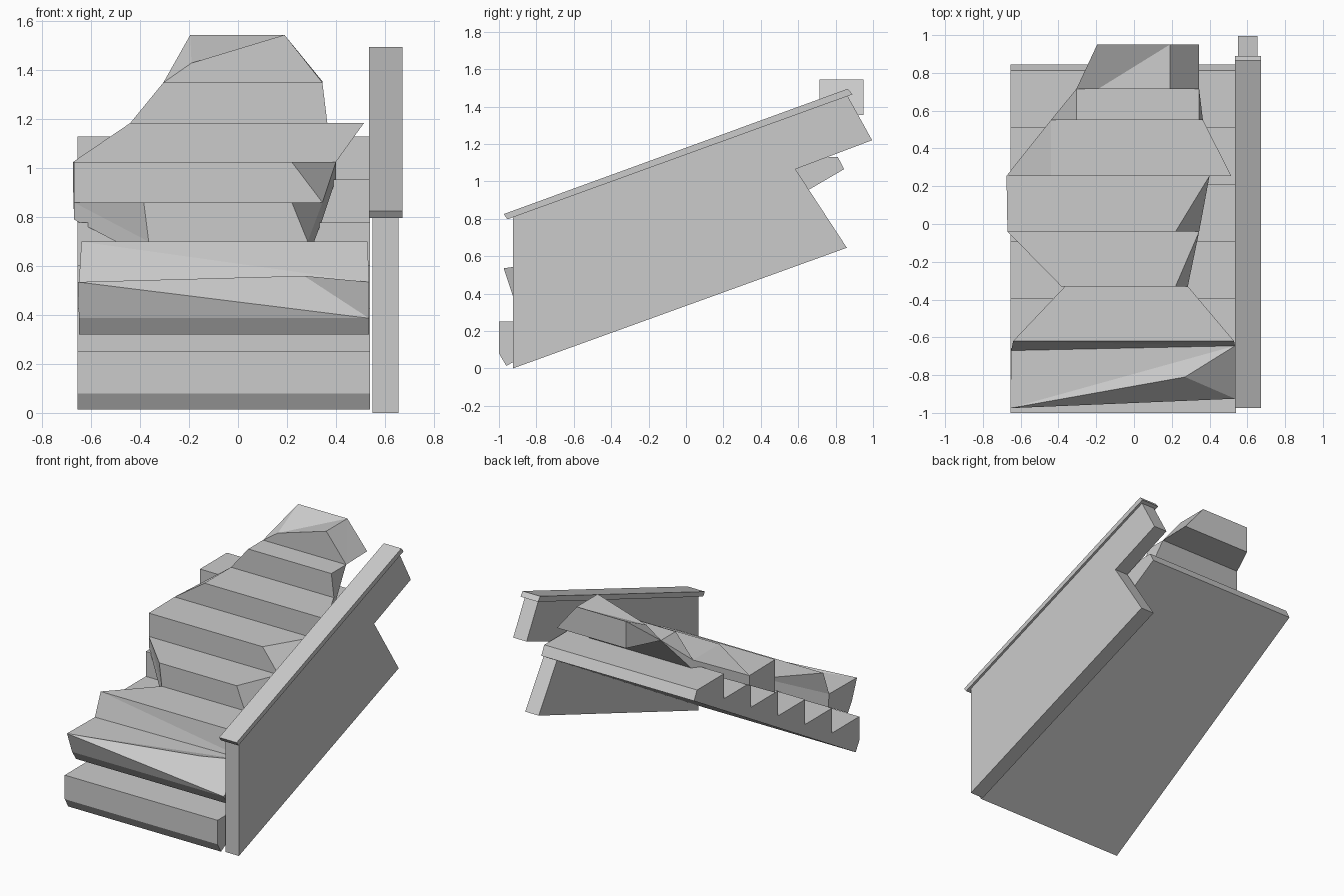
import bpy, bmesh

if "Cube" in bpy.data.objects:
    bpy.data.objects.remove(bpy.data.objects["Cube"])


def finish(name, bm):
    bmesh.ops.recalc_face_normals(bm, faces=bm.faces)
    mesh = bpy.data.meshes.new(name)
    bm.to_mesh(mesh)
    bm.free()
    obj = bpy.data.objects.new(name, mesh)
    bpy.context.collection.objects.link(obj)
    return obj


def extrude_profile(name, profile, x0, x1):
    """Prism along x from a (y, z) outline."""
    bm = bmesh.new()
    face = bm.faces.new([bm.verts.new((x0, y, z)) for y, z in profile])
    geom = bmesh.ops.extrude_face_region(bm, geom=[face])["geom"]
    bmesh.ops.translate(bm, vec=(x1 - x0, 0, 0),
                        verts=[v for v in geom if isinstance(v, bmesh.types.BMVert)])
    return finish(name, bm)


# Lower staircase: saw-tooth profile with a sloping underside
RUN, RISE = 0.302, 0.176
steps = [(-0.96, 0.013), (-1.0, 0.08)]
for i in range(6):
    y, z = -1.0 + RUN * i, 0.25 + RISE * i
    steps += [(y, z), (y + RUN, z)]
steps += [(0.845, 1.065)]
extrude_profile("stair_flight", steps, -0.655, 0.54)

# Side wall with a notch broken out of its upper end
extrude_profile("side_wall", [(-0.925, 0.0), (0.86, 0.645), (0.585, 1.065),
                              (0.995, 1.22), (0.862, 1.46), (-0.925, 0.812)], 0.55, 0.655)

# Sloping coping on the wall
extrude_profile("wall_coping", [(-0.975, 0.825), (-0.955, 0.797),
                                (0.89, 1.465), (0.865, 1.495)], 0.535, 0.672)

# Broken stone covering. Each riser: y, foot (z, left, right), nosing (z, left, right), slab depth
risers = [
    (-0.925, (0.387, -0.65, 0.535), (0.535, -0.655, 0.27), 0.067),
    (-0.66, (0.535, -0.65, 0.535), (0.70, -0.64, 0.53), 0.09),
    (-0.33, (0.70, -0.365, 0.285), (0.86, -0.385, 0.22), 0.07),
    (-0.04, (0.86, -0.67, 0.345), (1.025, -0.67, 0.22), 0.07),
    (0.255, (1.025, -0.675, 0.40), (1.185, -0.44, 0.515), 0.07),
    (0.55, (1.185, -0.44, 0.365), (1.35, -0.305, 0.345), 0.07),
    (0.715, (1.35, -0.305, 0.345), (1.43, -0.19, 0.19), 0.0),
    (0.95, (1.355, -0.195, 0.345), (1.545, -0.195, 0.19), 0.0),
]
bm = bmesh.new()
foot, nose, base = [], [], []
for y, (zf, *xf), (zn, *xn), depth in risers:
    foot.append([bm.verts.new((x, y, zf)) for x in xf])
    nose.append([bm.verts.new((x, y, zn)) for x in xn])
    base.append([bm.verts.new((x, y, zf - depth)) for x in xf] if depth else foot[-1])

# Chipped front corner, leaning second riser and raised top block
nose[0][0].co.y = -0.975
nose[0][1].co = (0.27, -0.81, 0.56)
foot[1][0].co.y, foot[1][1].co.y = -0.67, -0.645
for v in nose[1]:
    v.co.y = -0.62
for v in base[0]:
    v.co.y = -0.88
nose[6][1].co.z = 1.545


def face(*verts):
    unique = list(dict.fromkeys(verts))
    if len(unique) > 2:
        bm.faces.new(unique)


last = len(risers) - 1
face(*base[0], *reversed(foot[0]))
for i in range(last):
    top = nose if i == last - 1 else foot      # the top block ends at full height
    (fl, fr), (nl, nr) = foot[i], nose[i]
    tl, tr = top[i + 1]
    face(fl, fr, nl)                           # riser
    face(fr, nr, nl)
    face(nl, nr, tr)                           # tread
    face(nl, tr, tl)
    face(*base[i], *reversed(base[i + 1]))     # underside
    for s in (0, 1):                           # ragged sides
        face(foot[i][s], nose[i][s], top[i + 1][s])
        if top is nose:
            face(foot[i][s], nose[i + 1][s], foot[i + 1][s])
        face(foot[i][s], foot[i + 1][s], base[i + 1][s], base[i][s])
face(*foot[last], *reversed(nose[last]))       # back end
finish("broken_step_covering", bm)
